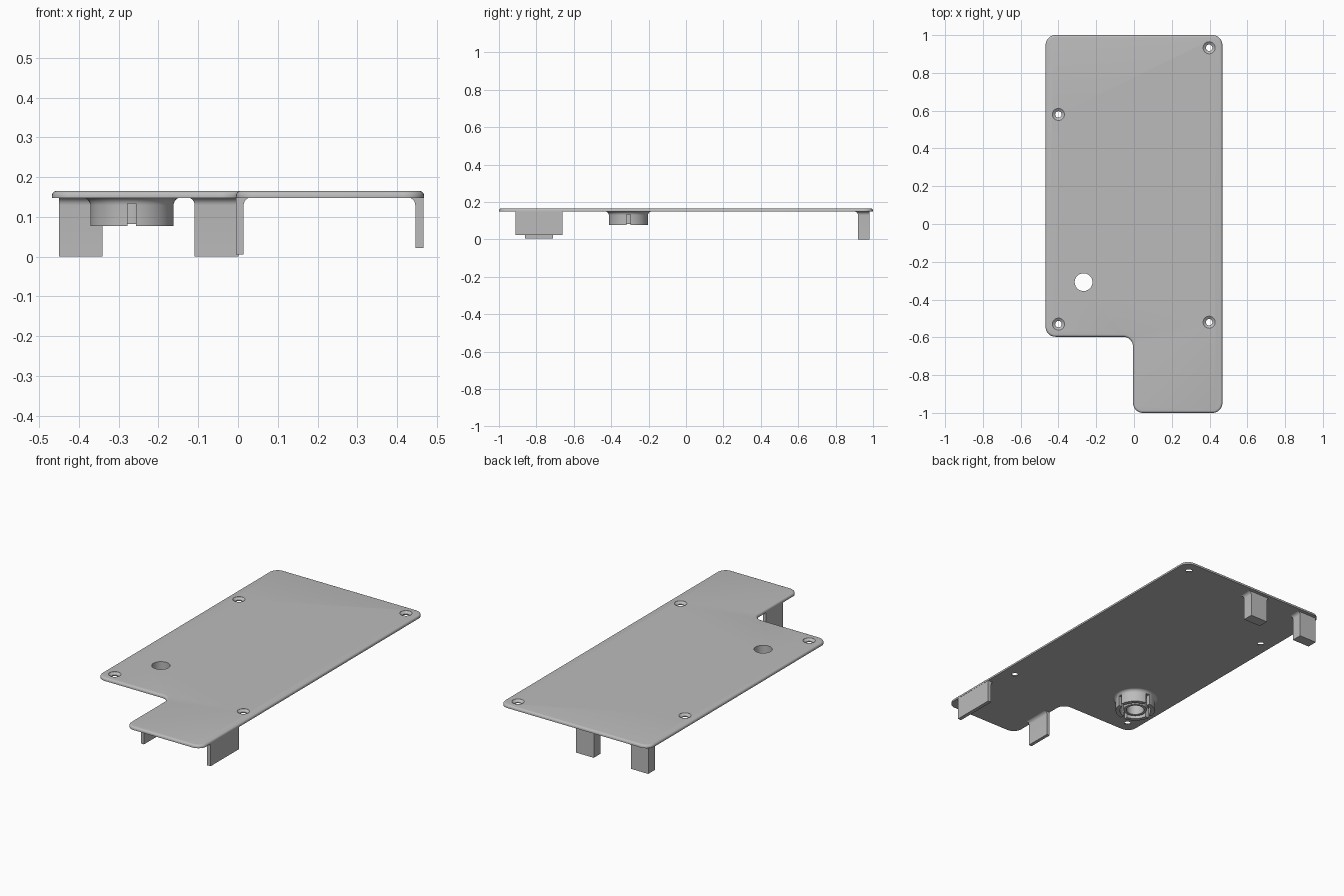
import bpy
import bmesh
from math import sin, cos, pi, radians

cube = bpy.data.objects.get("Cube")
if cube:
    bpy.data.objects.remove(cube, do_unlink=True)

grey = bpy.data.materials.new("plain grey")
grey.use_nodes = True
GREY = (0.5, 0.5, 0.5, 1)
grey.diffuse_color = GREY
grey.node_tree.nodes["Principled BSDF"].inputs["Base Color"].default_value = GREY

UNDER, TOP = 0.148, 0.165
FILLET = 0.02


def loft(name, loops, closed=False):
    """Skin equal-length loops; cap the ends, or join last to first."""
    bm = bmesh.new()
    rows = [[bm.verts.new(p) for p in loop] for loop in loops]
    n = len(rows[0])
    pairs = list(zip(rows, rows[1:]))
    if closed:
        pairs.append((rows[-1], rows[0]))
    else:
        bm.faces.new(rows[0])
        bm.faces.new(rows[-1])
    for a, b in pairs:
        for i in range(n):
            j = (i + 1) % n
            bm.faces.new((a[i], a[j], b[j], b[i]))
    bmesh.ops.recalc_face_normals(bm, faces=bm.faces)
    mesh = bpy.data.meshes.new(name)
    bm.to_mesh(mesh)
    bm.free()
    mesh.materials.append(grey)
    obj = bpy.data.objects.new(name, mesh)
    bpy.context.collection.objects.link(obj)
    return obj


def circle(x, y, r, z, n=48):
    return [(x + r * cos(2 * pi * i / n), y + r * sin(2 * pi * i / n), z)
            for i in range(n)]


def lathe(name, x, y, profile, closed=False):
    return loft(name, [circle(x, y, r, z) for r, z in profile], closed)


def rect(x0, x1, y0, y1, z):
    return [(x0, y0, z), (x1, y0, z), (x1, y1, z), (x0, y1, z)]


def fillet_steps(n=6):
    """Outward growth and height of a concave fillet below the plate."""
    for i in range(n + 1):
        a = i / n * pi / 2
        yield FILLET * (1 - cos(a)), UNDER + 0.001 - FILLET + FILLET * sin(a)


def block(name, x0, x1, y0, y1, z0, sides):
    """Block hanging from the plate, with fillets on the named sides."""
    l, r, f, b = (s in sides for s in "lrfb")
    loops = [rect(x0, x1, y0, y1, z0)]
    for g, z in fillet_steps():
        loops.append(rect(x0 - g * l, x1 + g * r, y0 - g * f, y1 + g * b, z))
    return loft(name, loops)


def cut(obj, cutter):
    mod = obj.modifiers.new("cut", "BOOLEAN")
    mod.operation, mod.solver, mod.object = "DIFFERENCE", "EXACT", cutter
    bpy.context.view_layer.objects.active = obj
    bpy.ops.object.modifier_apply(modifier=mod.name)
    bpy.data.objects.remove(cutter, do_unlink=True)


def outline(inset, z):
    """L-shaped rounded outline; each corner: x, y, start angle, turn."""
    w, notch_x, notch_y, r, steps = 0.468, -0.005, -0.597, 0.052, 8
    corners = [(w, 1, 0, 1), (-w, 1, 90, 1), (-w, notch_y, 180, 1),
               (notch_x, notch_y, 90, -1), (notch_x, -1, 180, 1),
               (w, -1, 270, 1)]
    pts = []
    for x, y, start, turn in corners:
        mid = radians(start + 45 * turn)
        sx, sy = (1 if cos(mid) > 0 else -1), (1 if sin(mid) > 0 else -1)
        cx, cy = x - r * sx, y - r * sy
        rad = r - inset * turn
        for i in range(steps + 1):
            a = radians(start + turn * 90 * i / steps)
            pts.append((cx + rad * cos(a), cy + rad * sin(a), z))
    return pts


# Cover plate with a rounded upper rim
RIM = 0.012
loops = [outline(0, UNDER)]
for i in range(6):
    a = i / 5 * pi / 2
    loops.append(outline(RIM * (1 - cos(a)), TOP - RIM + RIM * sin(a)))
plate = loft("cover_plate", loops)

# Countersunk screw holes
for x, y in ((-0.4, 0.58), (0.398, 0.933), (-0.4, -0.53), (0.398, -0.52)):
    cut(plate, lathe("screw_cutter", x, y, [
        (0.017, 0.1), (0.017, 0.153), (0.032, TOP - 0.001), (0.032, 0.2)]))

# Round opening
BX, BY = -0.267, -0.308
cut(plate, lathe("opening_cutter", BX, BY, [(0.047, 0.1), (0.047, 0.2)]))

# Slotted collar flaring into the plate
R, BOTTOM = 0.105, 0.077
profile = [(0.083, UNDER + 0.001), (0.083, BOTTOM), (R, BOTTOM)]
profile += [(R + g, z) for g, z in fillet_steps()]
collar = lathe("collar", BX, BY, profile, closed=True)
for dx, dy in ((1, 0), (-1, 0), (0, 1), (0, -1)):
    x, y = BX + dx * 0.1, BY + dy * 0.1
    hx, hy = (0.04, 0.011) if dx else (0.011, 0.04)
    cut(collar, loft("slot_cutter", [
        rect(x - hx, x + hx, y - hy, y + hy, z) for z in (0.05, 0.134)]))

# Inner tube around the opening
lathe("inner_tube", BX, BY, [(0.047, UNDER + 0.001), (0.047, 0.082),
                             (0.062, 0.082), (0.062, UNDER + 0.001)], closed=True)

# Rear legs and front tabs
block("rear_leg_right", -0.45, -0.341, 0.92, 0.98, 0, "rf")
block("rear_leg_left", -0.109, 0.001, 0.92, 0.98, 0, "lrf")
block("front_tab_right", -0.005, 0.014, -0.86, -0.71, 0.005, "r")
block("front_tab_left", 0.446, 0.467, -0.912, -0.66, 0.022, "l")

# Smooth curves, crisp edges
bpy.ops.object.select_all(action="DESELECT")
for obj in bpy.context.collection.objects:
    if obj.type == "MESH":
        obj.select_set(True)
        bpy.context.view_layer.objects.active = obj
bpy.ops.object.shade_smooth_by_angle(angle=radians(30))
